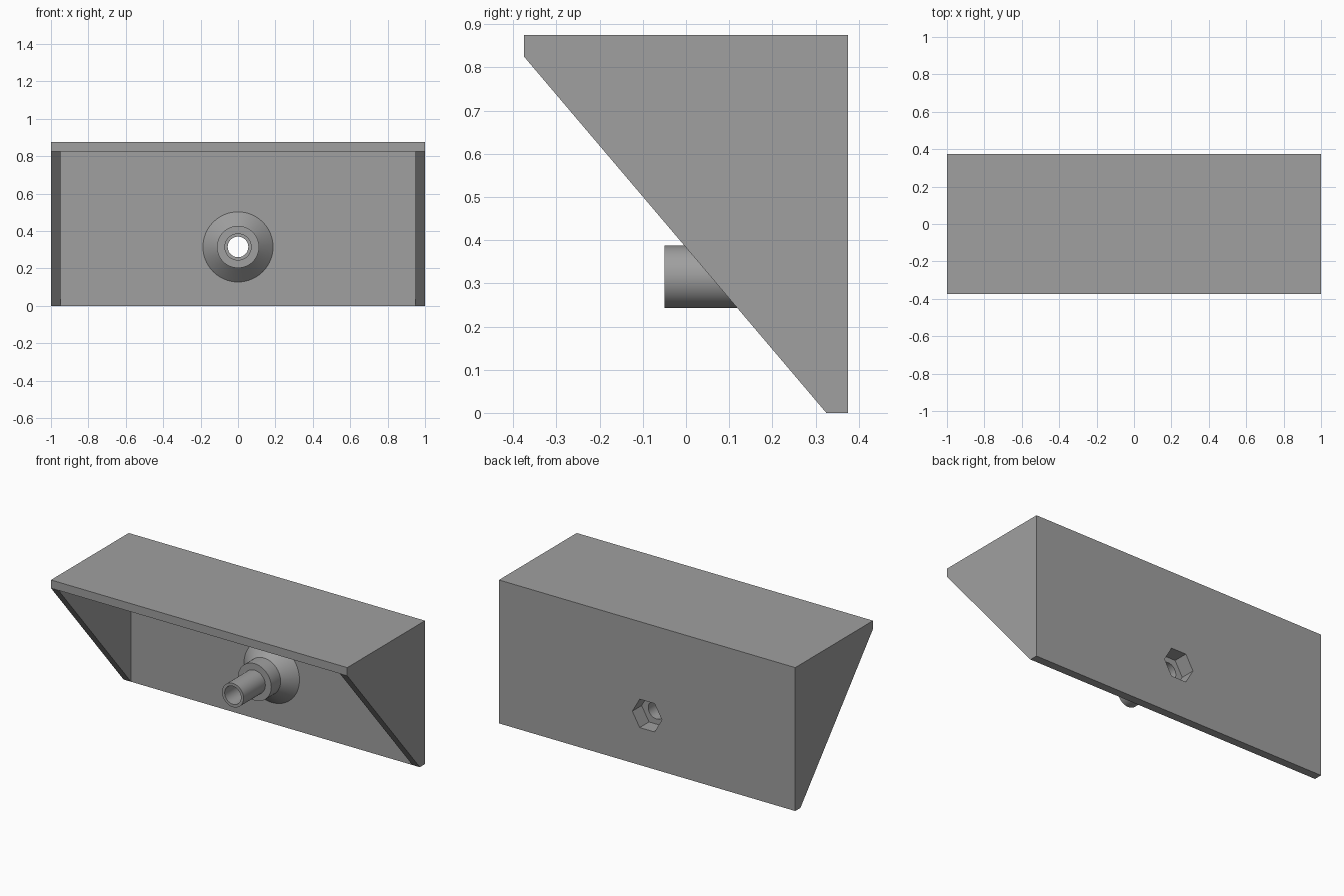
import bpy, bmesh, math

if "Cube" in bpy.data.objects:
    bpy.data.objects.remove(bpy.data.objects["Cube"])

grey = bpy.data.materials.new("mid grey")
grey.diffuse_color = (0.35, 0.35, 0.35, 1)
grey.use_nodes = True
grey.node_tree.nodes["Principled BSDF"].inputs["Base Color"].default_value = grey.diffuse_color

BOSS_Z = 0.315


def finish(name, bm):
    bmesh.ops.recalc_face_normals(bm, faces=bm.faces)
    me = bpy.data.meshes.new(name)
    bm.to_mesh(me)
    bm.free()
    me.materials.append(grey)
    ob = bpy.data.objects.new(name, me)
    bpy.context.collection.objects.link(ob)
    return ob


def prism(name, profile, half):
    """Extrude a (y, z) profile along x from -half to half."""
    bm = bmesh.new()
    face = bm.faces.new([bm.verts.new((-half, y, z)) for y, z in profile])
    ext = bmesh.ops.extrude_face_region(bm, geom=[face])
    verts = [v for v in ext["geom"] if isinstance(v, bmesh.types.BMVert)]
    bmesh.ops.translate(bm, verts=verts, vec=(2 * half, 0, 0))
    return finish(name, bm)


def turned(name, profile, sides):
    """Turn a (y, radius) profile about the y axis through the boss centre."""
    bm = bmesh.new()
    rings = []
    for y, r in profile:
        rings.append([bm.verts.new((r * math.cos(2 * math.pi * i / sides), y,
                                    BOSS_Z + r * math.sin(2 * math.pi * i / sides)))
                      for i in range(sides)])
    for a, b in zip(rings, rings[1:]):
        for i in range(sides):
            j = (i + 1) % sides
            bm.faces.new((a[i], a[j], b[j], b[i]))
    bm.faces.new(rings[0])
    bm.faces.new(rings[-1])
    return finish(name, bm)


def combine(target, tool, operation):
    mod = target.modifiers.new(operation, 'BOOLEAN')
    mod.operation, mod.solver, mod.object = operation, 'EXACT', tool
    bpy.context.view_layer.objects.active = target
    bpy.ops.object.modifier_apply(modifier=mod.name)
    bpy.data.objects.remove(tool)


# Hood: sloped-side block hollowed to a top, a back and two triangular sides
hood = prism("hood", [(-0.375, 0.875), (-0.375, 0.825), (0.325, 0),
                      (0.375, 0), (0.375, 0.875)], 1.0)
combine(hood, prism("cavity", [(-0.6, -0.3), (0.325, -0.3),
                               (0.325, 0.825), (-0.6, 0.825)], 0.95), 'DIFFERENCE')

# Boss: flared base, collar and spout on the inside of the back
boss = turned("boss", [(0.35, 0.1875), (0.325, 0.1875), (0.25, 0.1125),
                       (0.16, 0.1125), (0.16, 0.0725), (-0.05, 0.0725)], 64)
combine(hood, boss, 'UNION')

# Through bore and hexagonal nut pocket at the back
combine(hood, turned("bore", [(-0.2, 0.055), (0.5, 0.055)], 64), 'DIFFERENCE')
combine(hood, turned("nut_pocket", [(0.285, 0.1), (0.5, 0.1)], 6), 'DIFFERENCE')

# Smooth round surfaces, crisp edges
bpy.ops.object.select_all(action='DESELECT')
hood.select_set(True)
bpy.context.view_layer.objects.active = hood
bpy.ops.object.shade_smooth_by_angle(angle=math.radians(30))
